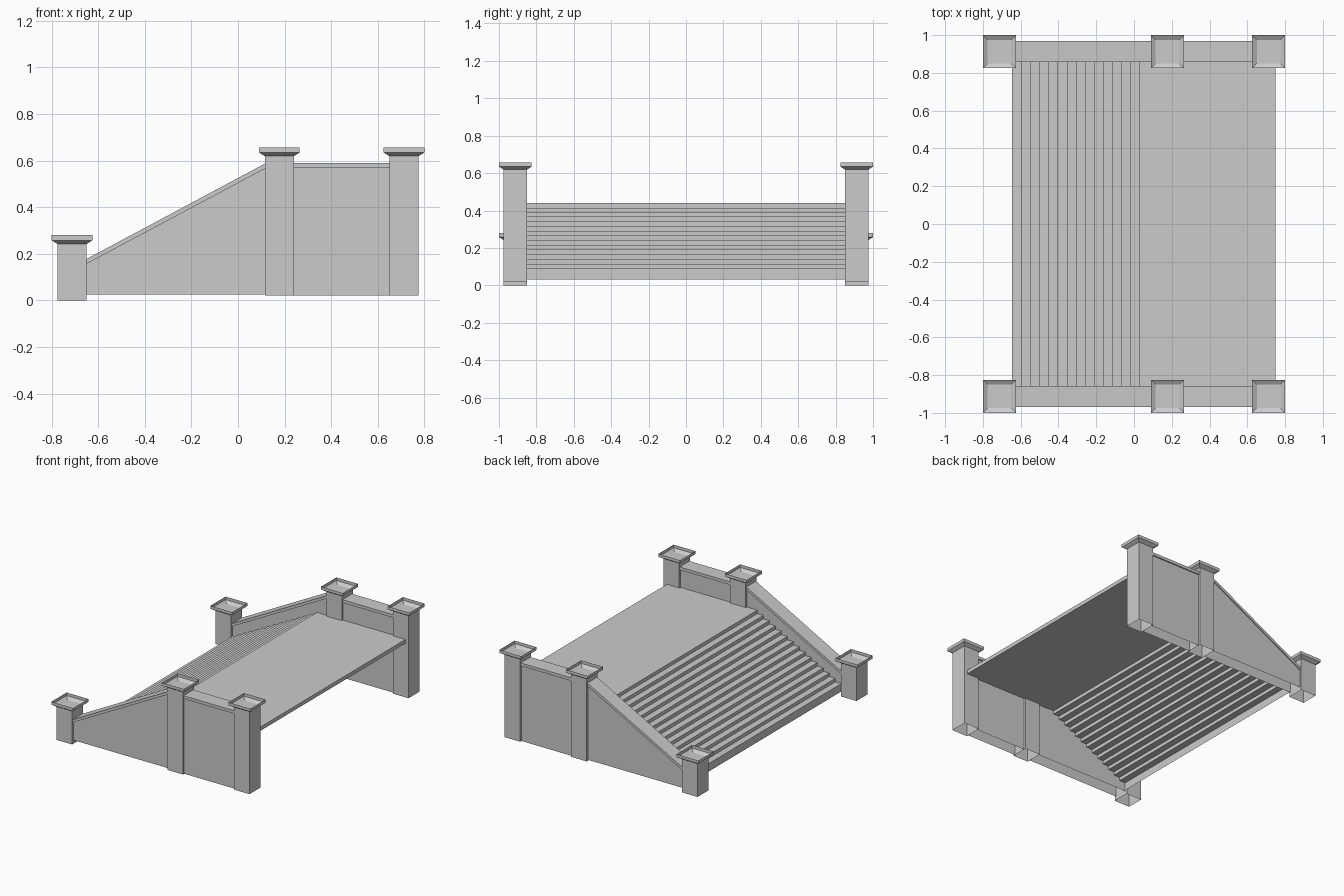
import bpy, bmesh

if "Cube" in bpy.data.objects:
    bpy.data.objects.remove(bpy.data.objects["Cube"])

POST_Y = -0.9125          # centre line of the front side wall
POST_HALF, CAP_HALF = 0.0625, 0.0875


def finish(name, bm, mirror=True):
    me = bpy.data.meshes.new(name)
    bm.to_mesh(me)
    bm.free()
    ob = bpy.data.objects.new(name, me)
    bpy.context.collection.objects.link(ob)
    if mirror:
        m = ob.modifiers.new("mirror_y", 'MIRROR')
        m.use_axis = (False, True, False)
        m.use_mirror_merge = False
    return ob


def post(name, x, z0, top):
    """Square hollow post flaring into an open tray-shaped cap."""
    bm = bmesh.new()
    levels = [(POST_HALF, z0), (POST_HALF, top - 0.038),
              (CAP_HALF, top - 0.022), (CAP_HALF, top)]
    rings = [[bm.verts.new((x + sx * h, POST_Y + sy * h, z))
              for sx, sy in ((-1, -1), (1, -1), (1, 1), (-1, 1))]
             for h, z in levels]
    for lo, hi in zip(rings, rings[1:]):
        for i in range(4):
            j = (i + 1) % 4
            bm.faces.new((lo[i], lo[j], hi[j], hi[i]))
    bm.faces.new(rings[1])            # floor of the cap tray
    return finish(name, bm)


def prism(name, profile, half, open_bottom=False):
    """Extrude an x-z profile (first edge is the bottom) across the wall."""
    bm = bmesh.new()
    a = [bm.verts.new((x, POST_Y - half, z)) for x, z in profile]
    b = [bm.verts.new((x, POST_Y + half, z)) for x, z in profile]
    bm.faces.new(a)
    bm.faces.new(b[::-1])
    n = len(a)
    for i in range(1 if open_bottom else 0, n):
        j = (i + 1) % n
        bm.faces.new((a[j], a[i], b[i], b[j]))
    return finish(name, bm)


# Posts with caps
post("lower_post", -0.7125, 0.0, 0.28)
post("middle_post", 0.1775, 0.02, 0.657)
post("rear_post", 0.7125, 0.02, 0.657)

# Side walls, set slightly in from the coping
prism("sloped_wall", [(-0.65, 0.026), (0.115, 0.026), (0.115, 0.565), (-0.65, 0.157)],
      0.048, True)
prism("level_wall", [(0.24, 0.02), (0.65, 0.02), (0.65, 0.57), (0.24, 0.57)],
      0.048, True)

# Coping along the wall tops
prism("sloped_coping", [(-0.65, 0.157), (0.115, 0.565), (0.115, 0.587), (-0.65, 0.178)], 0.056)
prism("level_coping", [(0.24, 0.568), (0.65, 0.568), (0.65, 0.59), (0.24, 0.59)], 0.056)

# Stair flight and landing as one folded sheet
STEPS, X0, X1, Z0, Z1 = 14, -0.645, 0.03, 0.087, 0.44
run, rise = (X1 - X0) / STEPS, (Z1 - Z0) / STEPS
path = [(X0, 0.03)]
for i in range(STEPS):
    path += [(X0 + i * run, Z0 + i * rise), (X0 + (i + 1) * run, Z0 + i * rise)]
path += [(X1, Z1), (0.75, Z1), (0.75, 0.412), (X1, 0.412)]
bm = bmesh.new()
rows = [[bm.verts.new((x, y, z)) for y in (-0.862, 0.862)] for x, z in path]
for p, q in zip(rows, rows[1:]):
    bm.faces.new((p[0], q[0], q[1], p[1]))
finish("stairs_and_landing", bm, mirror=False)
